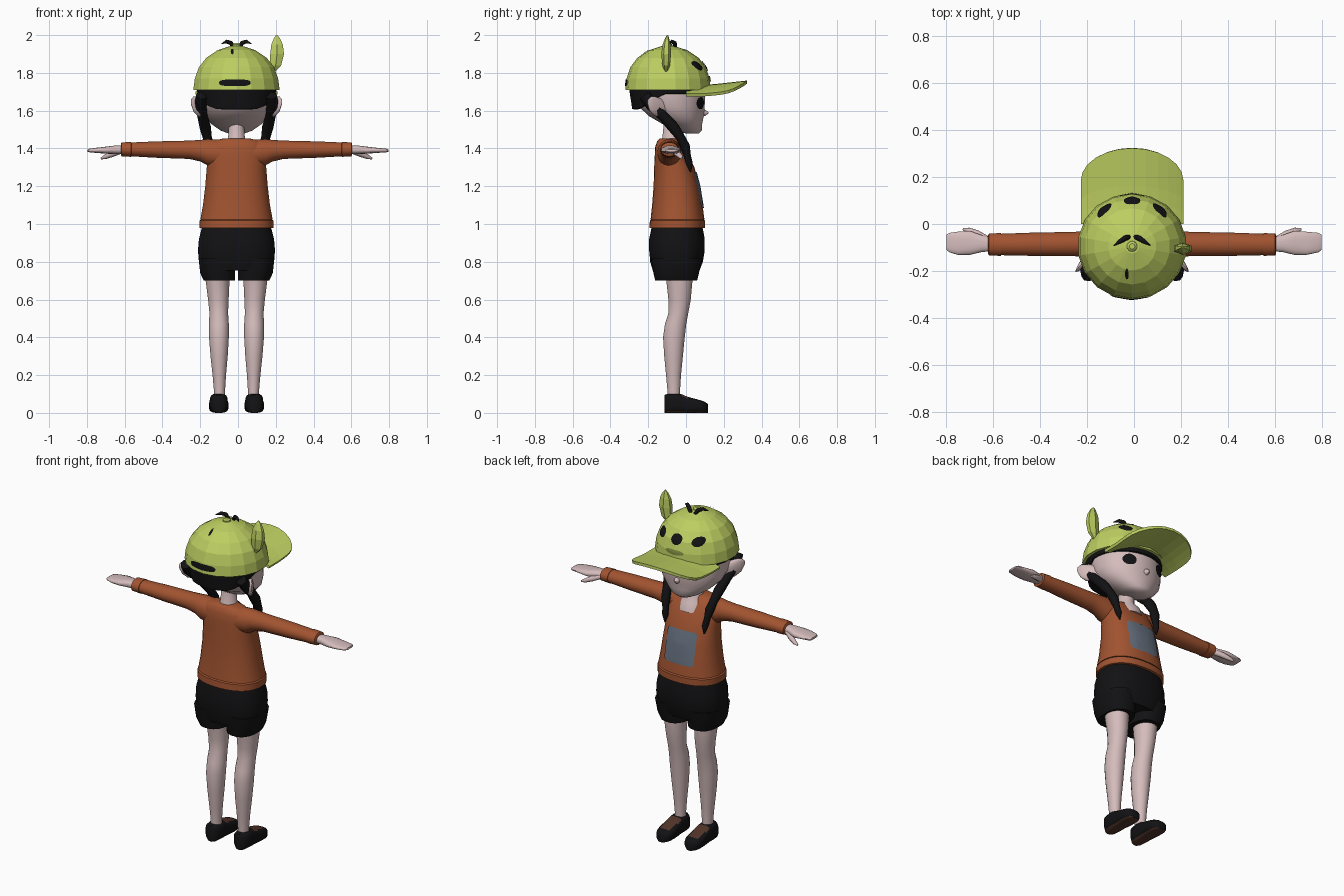
import bpy, bmesh, math
from mathutils import Vector
from mathutils.bvhtree import BVHTree

if "Cube" in bpy.data.objects:
    bpy.data.objects.remove(bpy.data.objects["Cube"])

AXIS_X = -0.008  # body midline


def material(name, rgb):
    m = bpy.data.materials.new(name)
    m.diffuse_color = (*rgb, 1)
    m.use_nodes = True
    m.node_tree.nodes["Principled BSDF"].inputs["Base Color"].default_value = m.diffuse_color
    return m


GREEN = material("lime green", (0.51, 0.62, 0.12))
OLIVE = material("dark olive", (0.20, 0.25, 0.05))
SKIN = material("pale skin", (0.66, 0.50, 0.50))
ORANGE = material("rust orange", (0.36, 0.088, 0.03))
BLACK = material("black", (0.006, 0.006, 0.007))
GREY = material("slate grey", (0.13, 0.16, 0.21))
BROWN = material("dark brown", (0.085, 0.035, 0.022))


def finish(name, bm, mats, smooth=True):
    bmesh.ops.recalc_face_normals(bm, faces=bm.faces[:])
    me = bpy.data.meshes.new(name)
    bm.to_mesh(me)
    bm.free()
    ob = bpy.data.objects.new(name, me)
    bpy.context.collection.objects.link(ob)
    ob.location.x = AXIS_X
    for m in mats:
        me.materials.append(m)
    if smooth:
        bpy.ops.object.select_all(action='DESELECT')
        bpy.context.view_layer.objects.active = ob
        ob.select_set(True)
        bpy.ops.object.shade_smooth_by_angle(angle=math.radians(50))
    return ob


def spow(v, e):
    return math.copysign(abs(v) ** e, v)


def loft(name, axis, rings, mats, n=20, power=2, smooth=True, warp=None, rule=None):
    """Skin rings (t, a, b, radius_a, radius_b) stacked along an axis."""
    bm = bmesh.new()
    loops = []
    for t, a, b, ra, rb in rings:
        loop = []
        for i in range(n):
            th = 2 * math.pi * (i + 0.5) / n
            p = a + ra * spow(math.cos(th), 2 / power)
            q = b + rb * spow(math.sin(th), 2 / power)
            co = Vector({'x': (t, p, q), 'y': (p, t, q), 'z': (p, q, t)}[axis])
            loop.append(bm.verts.new(warp(co) if warp else co))
        loops.append(loop)
    for lo, hi in zip(loops, loops[1:]):
        for i in range(n):
            j = (i + 1) % n
            bm.faces.new((lo[i], lo[j], hi[j], hi[i]))
    bm.faces.new(loops[0])
    bm.faces.new(loops[-1])
    bmesh.ops.recalc_face_normals(bm, faces=bm.faces[:])
    if rule:
        for f in bm.faces:
            f.material_index = rule(f.calc_center_median(), f.normal)
    return finish(name, bm, mats, smooth)


def tube(name, pts, mat):
    """Tapered round strand through (x, y, z, radius) points."""
    cu = bpy.data.curves.new(name, 'CURVE')
    cu.dimensions = '3D'
    cu.bevel_depth = 1
    cu.bevel_resolution = 2
    cu.use_fill_caps = True
    sp = cu.splines.new('POLY')
    sp.points.add(len(pts) - 1)
    for p, (x, y, z, r) in zip(sp.points, pts):
        p.co = (x, y, z, 1)
        p.radius = r
    ob = bpy.data.objects.new(name, cu)
    bpy.context.collection.objects.link(ob)
    ob.location.x = AXIS_X
    cu.materials.append(mat)


def decal(name, target, x, z, rx, rz, mat, side=1, power=2, rings=5, n=24):
    """Thin patch laid on a surface, seen from +y (side 1) or -y (side -1)."""
    src = bmesh.new()
    src.from_mesh(target.data)
    tree = BVHTree.FromBMesh(src)
    src.free()

    def drop(px, pz):
        hit = tree.ray_cast(Vector((px, side * 2, pz)), Vector((0, -side, 0)))
        if hit[0] is None:
            hit = tree.find_nearest(Vector((px, side * 0.1, pz)))
        return hit[0] + hit[1] * 0.005 * (1 if hit[1].y * side > 0 else -1)

    bm = bmesh.new()
    prev, mid = None, bm.verts.new(drop(x, z))
    for k in range(1, rings + 1):
        f = k / rings
        loop = [bm.verts.new(drop(
            x + f * rx * spow(math.cos(2 * math.pi * i / n), 2 / power),
            z + f * rz * spow(math.sin(2 * math.pi * i / n), 2 / power))) for i in range(n)]
        for i in range(n):
            j = (i + 1) % n
            bm.faces.new((mid, loop[i], loop[j]) if prev is None
                         else (prev[i], loop[i], loop[j], prev[j]))
        prev = loop
    ob = finish(name, bm, [mat])
    if sum(p.normal.y for p in ob.data.polygons) * side < 0:
        ob.data.flip_normals()


# Head, nose and neck
head = loft("head", 'z', [
    (1.478, 0, .035, .04, .03), (1.495, 0, .01, .085, .075), (1.53, 0, -.02, .135, .106),
    (1.57, 0, -.05, .175, .145), (1.62, 0, -.075, .195, .175), (1.68, 0, -.085, .2, .187),
    (1.75, 0, -.095, .2, .19)], [SKIN], n=28)
loft("nose", 'y', [(.08, 0, 1.59, .022, .025), (.105, 0, 1.588, .014, .014),
                   (.118, 0, 1.59, .004, .004)], [SKIN], n=10)
loft("neck", 'z', [(1.37, 0, -.065, .085, .085), (1.42, 0, -.068, .07, .072),
                   (1.455, 0, -.078, .045, .048), (1.56, 0, -.07, .038, .045)], [SKIN])

# Hair under the cap, lower at the nape
loft("hair", 'z', [(1.685, 0, -.085, .19, .185), (1.69, 0, -.088, .207, .198),
                   (1.73, 0, -.095, .217, .21), (1.77, 0, -.095, .212, .21)], [BLACK], n=28,
     warp=lambda c: c - Vector((0, 0, .08 * min(1, max(0, (-.12 - c.y) / .13)) * (1 if c.z < 1.71 else 0))))

# Cap dome, button and brim
cap = loft("cap_dome", 'z', [
    (1.71, 0, -.095, .232, .226), (1.77, 0, -.095, .224, .22), (1.83, 0, -.095, .202, .2),
    (1.88, 0, -.095, .162, .162), (1.92, 0, -.095, .102, .102), (1.943, 0, -.095, .03, .03)],
    [GREEN], n=18, smooth=False)
loft("cap_button", 'z', [(1.93, 0, -.095, .024, .024), (1.95, 0, -.095, .022, .022),
                         (1.957, 0, -.095, .012, .012)], [GREEN], n=10, smooth=False)
bm = bmesh.new()
grid = []
for i in range(13):
    u = -math.cos(math.pi * i / 12)
    front = .185 + .137 * math.sqrt(max(0, 1 - u * u))
    grid.append([bm.verts.new((.218 * u, front * k / 4,
                               1.735 - .045 * u * u + .11 * max(0, front * k / 4 - .1)))
                 for k in range(5)])
for a, b in zip(grid, grid[1:]):
    for k in range(4):
        bm.faces.new((a[k], b[k], b[k + 1], a[k + 1]))
brim = finish("cap_brim", bm, [GREEN], smooth=False)
sol = brim.modifiers.new("thickness", 'SOLIDIFY')
sol.thickness = .016
sol.offset = -1

# Single leaf-shaped ear on the cap
loft("cap_leaf", 'z', [(1.80, .19, -.105, .01, .008), (1.84, .207, -.105, .034, .02),
                       (1.90, .215, -.105, .042, .026), (1.95, .215, -.103, .035, .021),
                       (1.985, .214, -.1, .018, .01), (2.0, .213, -.098, .003, .003)],
     [GREEN], n=6, smooth=False)

# Painted cap details
decal("cap_nose", cap, 0, 1.835, .034, .027, BLACK)
decal("cap_mouth", cap, 0, 1.768, .06, .014, OLIVE)
decal("cap_back_opening", cap, -.008, 1.747, .082, .018, BLACK, side=-1, power=3)
decal("cap_back_mark", cap, -.022, 1.908, .008, .014, BLACK, side=-1)

# Paired head parts
for s, tag in ((-1, "left"), (1, "right")):
    decal("cap_eye_" + tag, cap, s * .115, 1.835, .029, .024, BLACK)
    decal("eye_" + tag, head, s * .1, 1.64, .034, .032, BLACK)
    tube("cap_tuft_" + tag, [(s * .012, -.055, 1.93, .010), (s * .03, -.06, 1.958, .012),
                             (s * .052, -.075, 1.966, .010), (s * .078, -.092, 1.955, .002)], BLACK)
    loft("ear_" + tag, 'x', [(s * .16, -.12, 1.61, .04, .045), (s * .205, -.16, 1.622, .028, .052),
                             (s * .228, -.185, 1.635, .016, .04), (s * .24, -.2, 1.645, .004, .015)],
         [SKIN], n=14)
    tube("pigtail_" + tag, [
        (s * .185, -.22, 1.68, .03), (s * .19, -.18, 1.63, .034), (s * .18, -.12, 1.57, .027),
        (s * .165, -.065, 1.51, .03), (s * .155, -.03, 1.46, .024), (s * .145, -.005, 1.41, .026),
        (s * .138, .008, 1.36, .018), (s * .132, .018, 1.32, .018), (s * .13, .025, 1.275, .003)], BLACK)

# Sweater with hem band and chest panel
torso = loft("sweater", 'z', [
    (1.025, 0, -.045, .192, .143), (1.10, 0, -.046, .178, .134), (1.20, 0, -.05, .166, .122),
    (1.30, 0, -.062, .158, .107), (1.36, 0, -.076, .158, .09), (1.41, 0, -.088, .15, .075),
    (1.44, 0, -.094, .12, .058), (1.453, 0, -.095, .07, .045)], [ORANGE], n=32, power=2.3)
loft("sweater_hem", 'z', [(.978, 0, -.046, .19, .14), (.98, 0, -.046, .196, .148),
                          (1.018, 0, -.045, .196, .147), (1.024, 0, -.045, .188, .139)],
     [ORANGE], n=32, power=2.3)
decal("chest_panel", torso, 0, 1.18, .095, .095, GREY, power=12, rings=8, n=40)

# Shorts waist
loft("shorts_top", 'z', [(.755, 0, -.052, .19, .125), (.80, 0, -.05, .2, .14),
                         (.86, 0, -.048, .205, .148), (.92, 0, -.048, .2, .148),
                         (.985, 0, -.047, .183, .135)], [BLACK], n=28, power=2.4)

for s, tag, tip in ((-1, "left", .788), (1, "right", .804)):
    # Sleeve, cuff, hand and thumb
    loft("sleeve_" + tag, 'x', [
        (s * .08, -.09, 1.372, .065, .075), (s * .155, -.088, 1.38, .062, .07),
        (s * .19, -.085, 1.388, .056, .058), (s * .25, -.085, 1.393, .052, .049),
        (s * .42, -.086, 1.394, .05, .044), (s * .56, -.087, 1.395, .046, .037)], [ORANGE])
    loft("cuff_" + tag, 'x', [(s * .555, -.087, 1.395, .04, .03), (s * .558, -.087, 1.395, .049, .04),
                              (s * .608, -.087, 1.395, .047, .037), (s * .612, -.087, 1.395, .038, .03)],
         [ORANGE])
    loft("hand_" + tag, 'x', [
        (s * .59, -.087, 1.393, .028, .023), (s * .64, -.083, 1.393, .037, .023),
        (s * .69, -.08, 1.391, .052, .019), (s * .74, -.082, 1.39, .05, .014),
        (s * (tip - .012), -.079, 1.389, .042, .01), (s * tip, -.077, 1.388, .033, .006)],
        [SKIN], n=16, power=2.5)
    tube("thumb_" + tag, [(s * .62, -.065, 1.385, .016), (s * .66, -.042, 1.37, .016),
                          (s * .695, -.027, 1.355, .012), (s * .718, -.022, 1.347, .005)], SKIN)

    # Shorts leg and bare leg
    loft("shorts_leg_" + tag, 'z', [(.70, s * .091, -.052, .083, .112), (.74, s * .1, -.052, .093, .122),
                                    (.82, s * .105, -.05, .097, .135)], [BLACK], power=2.4)
    loft("leg_" + tag, 'z', [
        (.05, s * .09, -.065, .03, .033), (.12, s * .09, -.065, .03, .034),
        (.2, s * .091, -.066, .036, .04), (.3, s * .092, -.066, .046, .05),
        (.40, s * .093, -.064, .053, .058), (.47, s * .093, -.055, .053, .057),
        (.53, s * .094, -.04, .05, .053), (.60, s * .096, -.034, .055, .06),
        (.70, s * .1, -.035, .064, .07), (.80, s * .1, -.045, .068, .078)], [SKIN])

    # Shoe with brown top panel and sole
    cx = s * .094
    loft("shoe_" + tag, 'y', [
        (y, cx, h / 2, w, h / 2) for y, w, h in
        ((-.115, .026, .095), (-.102, .042, .1), (-.06, .048, .103), (-.025, .047, .1),
         (.01, .05, .085), (.045, .052, .076), (.08, .05, .066), (.102, .04, .058), (.116, .022, .046))],
        [BLACK, BROWN], power=3.2,
        rule=lambda c, n, cx=cx: int(n.z < -.8 or (n.z > .6 and -.03 < c.y < .08 and abs(c.x - cx) < .036)))
